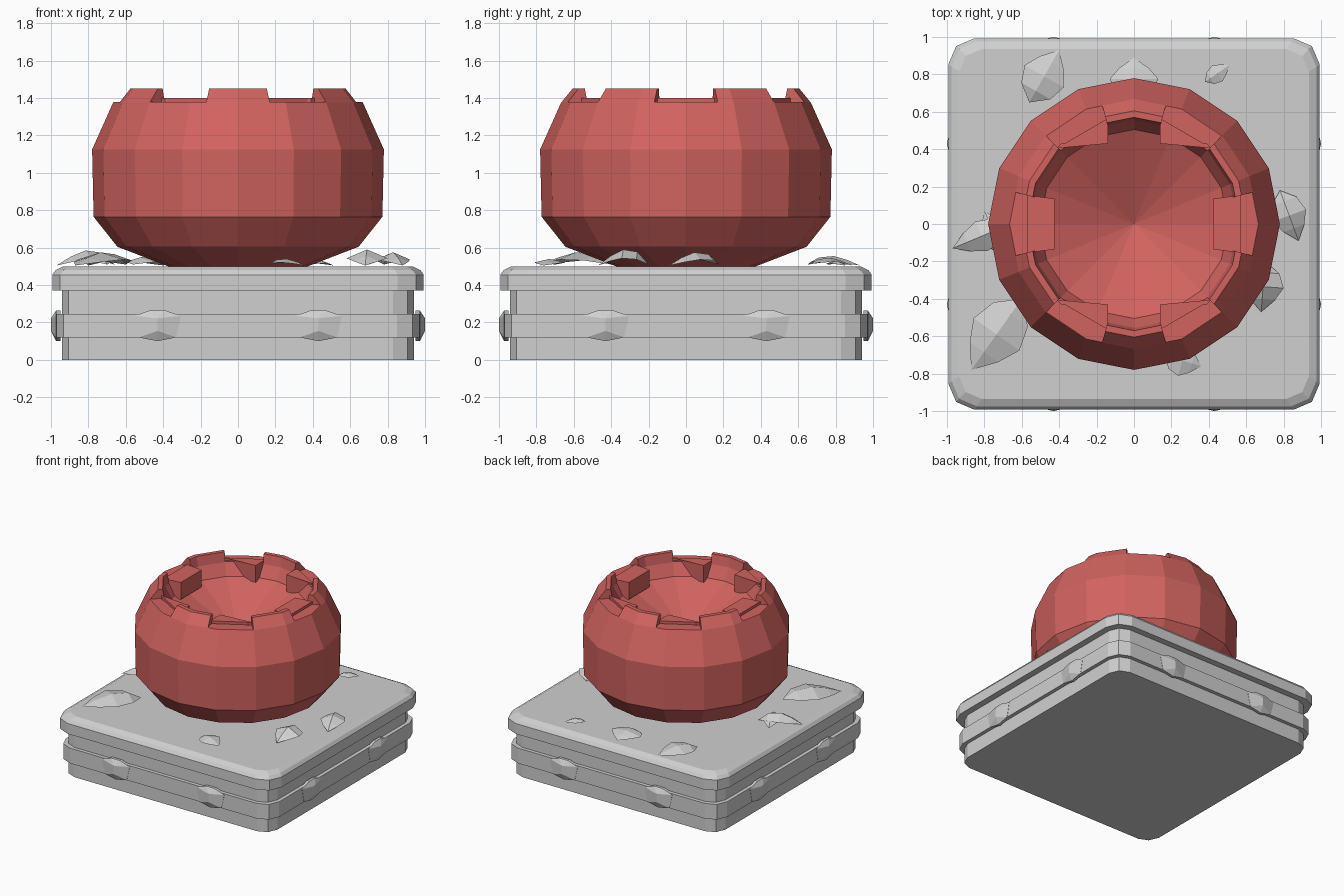
import bpy, bmesh, math
from mathutils import Vector, Matrix

if "Cube" in bpy.data.objects:
    bpy.data.objects.remove(bpy.data.objects["Cube"])


def material(name, rgb):
    m = bpy.data.materials.new(name)
    m.diffuse_color = (*rgb, 1)
    m.use_nodes = True
    m.node_tree.nodes["Principled BSDF"].inputs["Base Color"].default_value = m.diffuse_color
    return m


GREY = material("stone_grey", (0.63, 0.63, 0.63))
RED = material("clay_red", (0.64, 0.125, 0.115))


def make(name, bm, mat, recalc=True):
    if recalc:
        bmesh.ops.recalc_face_normals(bm, faces=bm.faces)
    me = bpy.data.meshes.new(name)
    bm.to_mesh(me)
    bm.free()
    me.materials.append(mat)
    ob = bpy.data.objects.new(name, me)
    bpy.context.collection.objects.link(ob)
    return ob


def loft(bm, rings):
    """Closed solid through equal-length rings of points."""
    vs = [[bm.verts.new(p) for p in r] for r in rings]
    n = len(vs[0])
    for a, b in zip(vs, vs[1:]):
        for i in range(n):
            j = (i + 1) % n
            bm.faces.new((a[i], a[j], b[j], b[i]))
    bm.faces.new(vs[0][::-1])
    bm.faces.new(vs[-1])


def square_ring(h, c, z):
    """Square with two-step cut corners."""
    pts = []
    for k in range(4):
        rot = Matrix.Rotation(k * math.pi / 2, 3, 'Z')
        for x, y in ((h, h - c), (h - 0.3 * c, h - 0.3 * c), (h - c, h)):
            pts.append(rot @ Vector((x, y, z)))
    return pts


def slab(name, levels):
    bm = bmesh.new()
    loft(bm, [square_ring(*l) for l in levels])
    return make(name, bm, GREY)


def prism(bm, poly, z0, z1):
    loft(bm, [[(x, y, z) for x, y in poly] for z in (z0, z1)])


# Plinth: body, raised band and bevelled top slab
slab("plinth_body", [(0.94, 0.11, 0), (0.94, 0.11, 0.4)])
slab("plinth_band", [(0.97, 0.12, 0.12), (0.97, 0.12, 0.245)])
slab("plinth_top", [(0.993, 0.14, 0.37), (0.993, 0.14, 0.455),
                    (0.975, 0.135, 0.48), (0.935, 0.12, 0.5)])

# Faceted studs, two per side
bm = bmesh.new()
back = [(-0.125, 0.235), (-0.04, 0.265), (0.04, 0.265), (0.125, 0.235),
        (0.1, 0.12), (0, 0.1), (-0.1, 0.12)]
for k in range(4):
    rot = Matrix.Rotation(k * math.pi / 2, 3, 'Z')
    for x in (-0.43, 0.43):
        P = lambda u, y, z: bm.verts.new(rot @ Vector((x + u, y, z)))
        inner = [P(u, -0.95, z) for u, z in back]
        rim = [P(u, -0.972, z) for u, z in back]
        top, low = P(0, -1.0, 0.222), P(0, -1.0, 0.155)
        for i in range(7):
            j = (i + 1) % 7
            bm.faces.new((inner[i], inner[j], rim[j], rim[i]))
        bm.faces.new(inner)
        for i in range(3):
            bm.faces.new((rim[i], rim[i + 1], top))
        bm.faces.new((rim[3], rim[4], low, top))
        bm.faces.new((rim[4], rim[5], low))
        bm.faces.new((rim[5], rim[6], low))
        bm.faces.new((rim[6], rim[0], top, low))
make("studs", bm, GREY)

# Bowl: 16-sided turned shell with a conical hollow
N = 16
profile = [(0.36, 0.495), (0.645, 0.605), (0.772, 0.765), (0.78, 1.125),
           (0.668, 1.375), (0.605, 1.452), (0.57, 1.452), (0.555, 1.375),
           (0.505, 1.28)]
bm = bmesh.new()
rings = [[bm.verts.new((r * math.cos(2 * math.pi * i / N),
                        r * math.sin(2 * math.pi * i / N), z))
          for i in range(N)] for r, z in profile]
apex = bm.verts.new((0, 0, 1.03))
for i in range(N):
    j = (i + 1) % N
    for a, b in zip(rings, rings[1:]):
        bm.faces.new((a[i], a[j], b[j], b[i]))
    bm.faces.new((rings[-1][i], rings[-1][j], apex))
bm.faces.new(rings[0])
bowl = make("bowl", bm, RED)

# Six radial notches in the rim
bm = bmesh.new()
for k in range(6):
    a0, a1 = (math.radians(60 * k + s) for s in (-15, 15))
    prism(bm, [(r * math.cos(a), r * math.sin(a))
               for r, a in ((0.4, a0), (0.9, a0), (0.9, a1), (0.4, a1))],
          1.378, 1.6)
cutter = make("notch_cutter", bm, RED)
cutter.hide_render = True
mod = bowl.modifiers.new("notches", 'BOOLEAN')
mod.operation = 'DIFFERENCE'
mod.solver = 'EXACT'
mod.object = cutter
bpy.context.view_layer.objects.active = bowl
bpy.ops.object.modifier_apply(modifier=mod.name)
bpy.data.objects.remove(cutter)

# Blocks inside the rim behind each notch
bm = bmesh.new()
for sx in (-1, 1):
    prism(bm, [(sx * 0.57, -0.155), (sx * 0.57, 0.155),
               (sx * 0.425, 0.135), (sx * 0.425, -0.135)], 1.26, 1.4)
    for sy in (-1, 1):
        prism(bm, [(sx * 0.14, sy * 0.565), (sx * 0.14, sy * 0.43),
                   (sx * 0.39, sy * 0.43), (sx * 0.415, sy * 0.405)],
              1.26, 1.4)
make("rim_blocks", bm, RED)

# Folded leaves lying on the slab: tip, stem, width, ridge height
leaves = [((-0.40, 0.93), (-0.56, 0.65), 0.24, 0.555),
          ((0.0, 0.89), (0.0, 0.66), 0.26, 0.545),
          ((0.51, 0.85), (0.38, 0.76), 0.10, 0.53),
          ((-0.97, -0.13), (-0.66, 0.0), 0.17, 0.585),
          ((-0.80, 0.07), (-0.70, -0.16), 0.14, 0.56),
          ((-0.87, -0.78), (-0.60, -0.40), 0.30, 0.575),
          ((0.88, -0.09), (0.78, 0.18), 0.19, 0.575),
          ((0.68, -0.47), (0.70, -0.20), 0.22, 0.59),
          ((0.36, -0.76), (0.16, -0.70), 0.17, 0.54)]
stations = [(0.25, 0.62, 0.6), (0.5, 1.0, 1.0), (0.78, 0.75, 0.85)]
bm = bmesh.new()
for tip, stem, w, top in leaves:
    a, b = Vector((*tip, 0)), Vector((*stem, 0))
    side = (b - a).normalized().cross(Vector((0, 0, 1))) * w / 2
    h = top - 0.505
    at = lambda t, s, z: bm.verts.new(a.lerp(b, t) + side * s + Vector((0, 0, z)))
    start, end = at(0, 0, 0.505), at(1, 0, 0.51)
    rows = [[at(t, s * f, 0.505 + h * g * (1.0 if s == 0 else 0.45))
             for s in (-1, 0, 1)] for t, f, g in stations]
    for i in (0, 1):
        bm.faces.new((start, rows[0][i], rows[0][i + 1]))
        for p, q in zip(rows, rows[1:]):
            bm.faces.new((p[i], q[i], q[i + 1], p[i + 1]))
        bm.faces.new((rows[-1][i], end, rows[-1][i + 1]))
bm.normal_update()
for f in bm.faces:
    if f.normal.z < 0:
        f.normal_flip()
make("fallen_leaves", bm, GREY, recalc=False)
